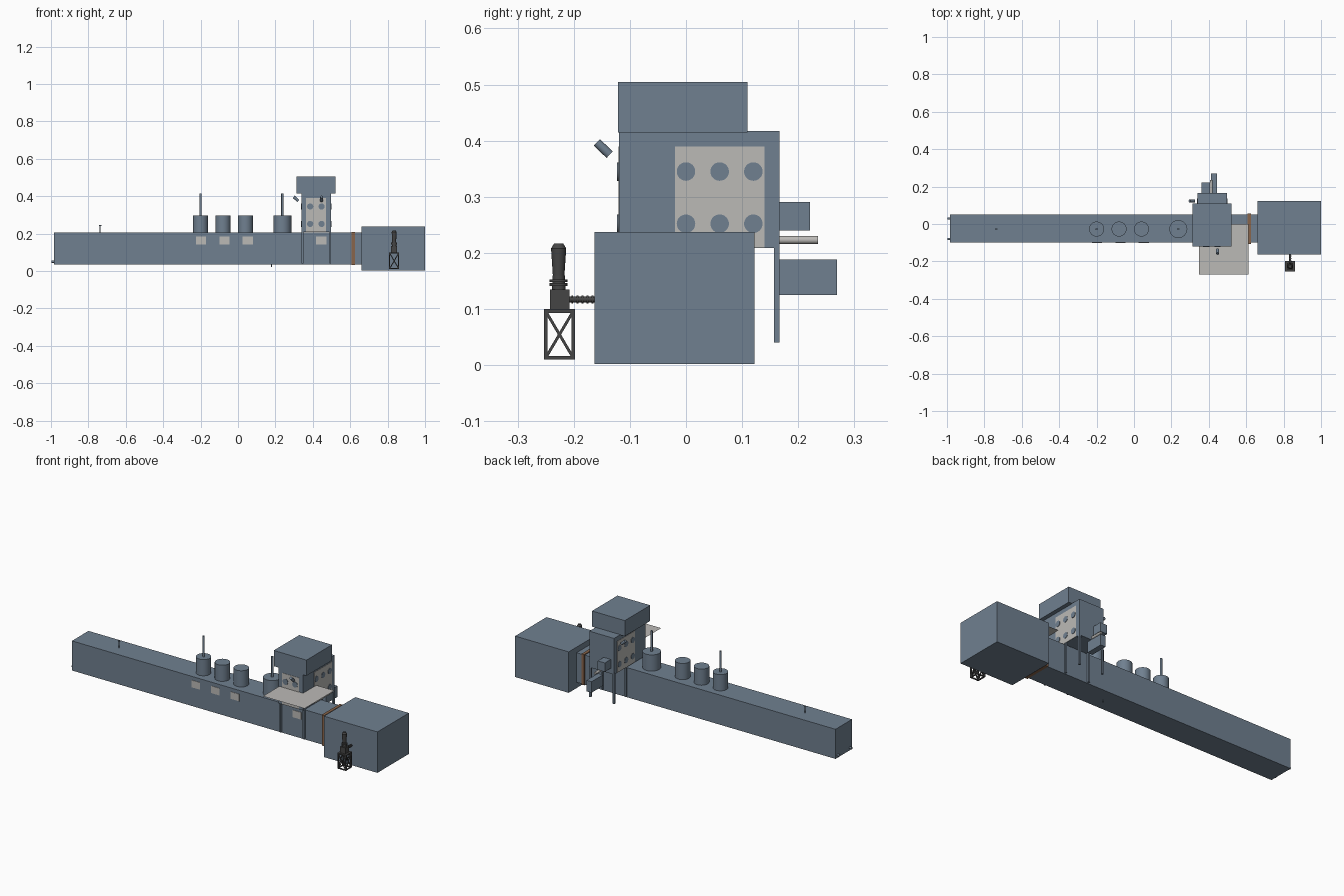
import bpy, math
from mathutils import Vector

if "Cube" in bpy.data.objects:
    bpy.data.objects.remove(bpy.data.objects["Cube"])


def material(name, rgb):
    m = bpy.data.materials.new(name)
    m.diffuse_color = (*rgb, 1)
    m.use_nodes = True
    m.node_tree.nodes["Principled BSDF"].inputs["Base Color"].default_value = m.diffuse_color
    return m


SLATE = material("slate", (0.162, 0.216, 0.279))
PALE = material("pale_panel", (0.50, 0.49, 0.47))
COPPER = material("copper_band", (0.25, 0.13, 0.07))
DARK = material("dark_metal", (0.06, 0.06, 0.06))


def finish(name, mat):
    o = bpy.context.object
    o.name = name
    o.data.materials.append(mat)
    return o


def box(name, x, y, z, mat=SLATE):
    """Box from (min, max) ranges."""
    bpy.ops.mesh.primitive_cube_add(size=1)
    o = finish(name, mat)
    o.location = [(a + b) / 2 for a, b in (x, y, z)]
    o.scale = [b - a for a, b in (x, y, z)]
    return o


def rod(name, p, q, r, mat=SLATE, r2=None, sides=32):
    """Cylinder or cone from point p to point q."""
    p, q = Vector(p), Vector(q)
    d = q - p
    bpy.ops.mesh.primitive_cone_add(vertices=sides, radius1=r, radius2=r if r2 is None else r2,
                                    depth=d.length, location=(p + q) / 2)
    o = finish(name, mat)
    o.rotation_euler = d.to_track_quat('Z', 'Y').to_euler()
    if sides > 8:
        bpy.ops.object.shade_smooth_by_angle(angle=math.radians(35))
    return o


def bar(name, p, q, w, mat=DARK):
    """Square bar between two points."""
    p, q = Vector(p), Vector(q)
    d = q - p
    bpy.ops.mesh.primitive_cube_add(size=1, location=(p + q) / 2)
    o = finish(name, mat)
    o.scale = (w, w, d.length)
    o.rotation_euler = d.to_track_quat('Z', 'Y').to_euler()


# Long channel, end tank and seal band
box("main_channel", (-0.985, 0.66), (-0.10, 0.05), (0.035, 0.205))
box("end_tank", (0.66, 1.0), (-0.163, 0.122), (0.002, 0.237))
box("seal_band", (0.608, 0.625), (-0.108, 0.055), (0.033, 0.21), COPPER)

# Drums on the channel, two with a tall mast
CY = -0.027
for i, (x, r, mast) in enumerate([(-0.20, 0.04, 1), (-0.08, 0.04, 0), (0.04, 0.04, 0), (0.237, 0.048, 1)]):
    rod(f"drum_{i}", (x, CY, 0.2), (x, CY, 0.298), r)
    if mast:
        rod(f"mast_{i}", (x, CY, 0.29), (x, CY, 0.415), 0.006)

# Small sensor and end fittings
rod("sensor_stem", (-0.737, CY, 0.2), (-0.737, CY, 0.245), 0.003, sides=12)
rod("sensor_arm", (-0.744, CY, 0.243), (-0.73, CY, 0.243), 0.003, sides=12)
for y in (-0.08, 0.03):
    rod("end_nozzle", (-0.998, y, 0.05), (-0.98, y, 0.05), 0.006, sides=12)
rod("drain", (0.18, CY, 0.022), (0.18, CY, 0.04), 0.003, sides=12)

# Pale front labels
for i, x in enumerate((-0.198, -0.073, 0.052, 0.445)):
    box(f"front_panel_{i}", (x - 0.027, x + 0.027), (-0.102, -0.099), (0.143, 0.184), PALE)

# Tower with cap and legs
box("tower", (0.340, 0.497), (-0.119, 0.167), (0.209, 0.417))
box("tower_cap", (0.312, 0.52), (-0.121, 0.110), (0.415, 0.505))
for x in (0.344, 0.493):
    for y in (-0.106, 0.055, 0.162):
        box("tower_leg", (x - 0.005, x + 0.005), (y - 0.005, y + 0.005), (0.04, 0.215))

# Tower side panels with round ports
ZS = (0.252, 0.345)
for x, s in ((0.340, -1), (0.497, 1)):
    box("side_panel", sorted((x, x + s * 0.0015)), (-0.02, 0.14), (0.21, 0.39), PALE)
    for y in (0.0, 0.06, 0.12):
        for z in ZS:
            rod("side_port", (x, y, z), (x + s * 0.004, y, z), 0.0165)
box("front_tower_panel", (0.363, 0.471), (-0.1205, -0.118), (0.21, 0.39), PALE)
for x in (0.386, 0.447):
    for z in ZS:
        rod("front_port", (x, -0.118, z), (x, -0.123, z), 0.0165)

# Working platform sheet
bpy.ops.mesh.primitive_plane_add(size=1, location=(0.479, -0.134, 0.308))
finish("platform", PALE).scale = (0.265, 0.27, 1)

# Tilted lamps
rod("front_lamp", (0.447, -0.159, 0.397), (0.447, -0.136, 0.375), 0.008)
rod("side_lamp", (0.298, 0.123, 0.397), (0.322, 0.123, 0.375), 0.008)

# Rear boxes and pipe
box("rear_upper_box", (0.361, 0.406), (0.165, 0.221), (0.24, 0.291))
box("rear_lower_box", (0.412, 0.444), (0.165, 0.269), (0.125, 0.188))
rod("rear_pipe", (0.413, 0.165, 0.223), (0.413, 0.235, 0.223), 0.007, PALE)

# Pump stand: braced frame
X0, X1, Y0, Y1, Z0, Z1 = 0.811, 0.859, -0.25, -0.201, 0.013, 0.096
corners = [(X0, Y0), (X1, Y0), (X1, Y1), (X0, Y1)]
for i, a in enumerate(corners):
    b = corners[(i + 1) % 4]
    bar("stand_post", (*a, Z0 - 0.003), (*a, Z1 + 0.003), 0.006)
    for z in (Z0, Z1):
        bar("stand_rail", (*a, z), (*b, z), 0.006)
    bar("stand_brace", (*a, Z0), (*b, Z1), 0.005)
    bar("stand_brace", (*a, Z1), (*b, Z0), 0.005)
box("stand_top", (0.808, 0.862), (-0.253, -0.198), (0.096, 0.1), DARK)

# Pump, motor and delivery pipe
PX, PY = 0.835, -0.227
box("pump_body", (PX - 0.016, PX + 0.016), (-0.242, -0.208), (0.099, 0.135), DARK)
for z0, z1, r, r2 in [(0.134, 0.141, 0.012, 0.012), (0.141, 0.146, 0.016, 0.016),
                      (0.148, 0.153, 0.016, 0.016), (0.144, 0.16, 0.011, 0.011),
                      (0.155, 0.208, 0.010, 0.0135), (0.208, 0.217, 0.0135, 0.008)]:
    rod("motor_section", (PX, PY, z0), (PX, PY, z1), r, DARK, r2)
rod("delivery_pipe", (PX, -0.21, 0.117), (PX, -0.16, 0.117), 0.005, DARK)
for i in range(5):
    y = -0.204 + i * 0.009
    rod("pipe_flange", (PX, y, 0.117), (PX, y + 0.003, 0.117), 0.0075, DARK)
